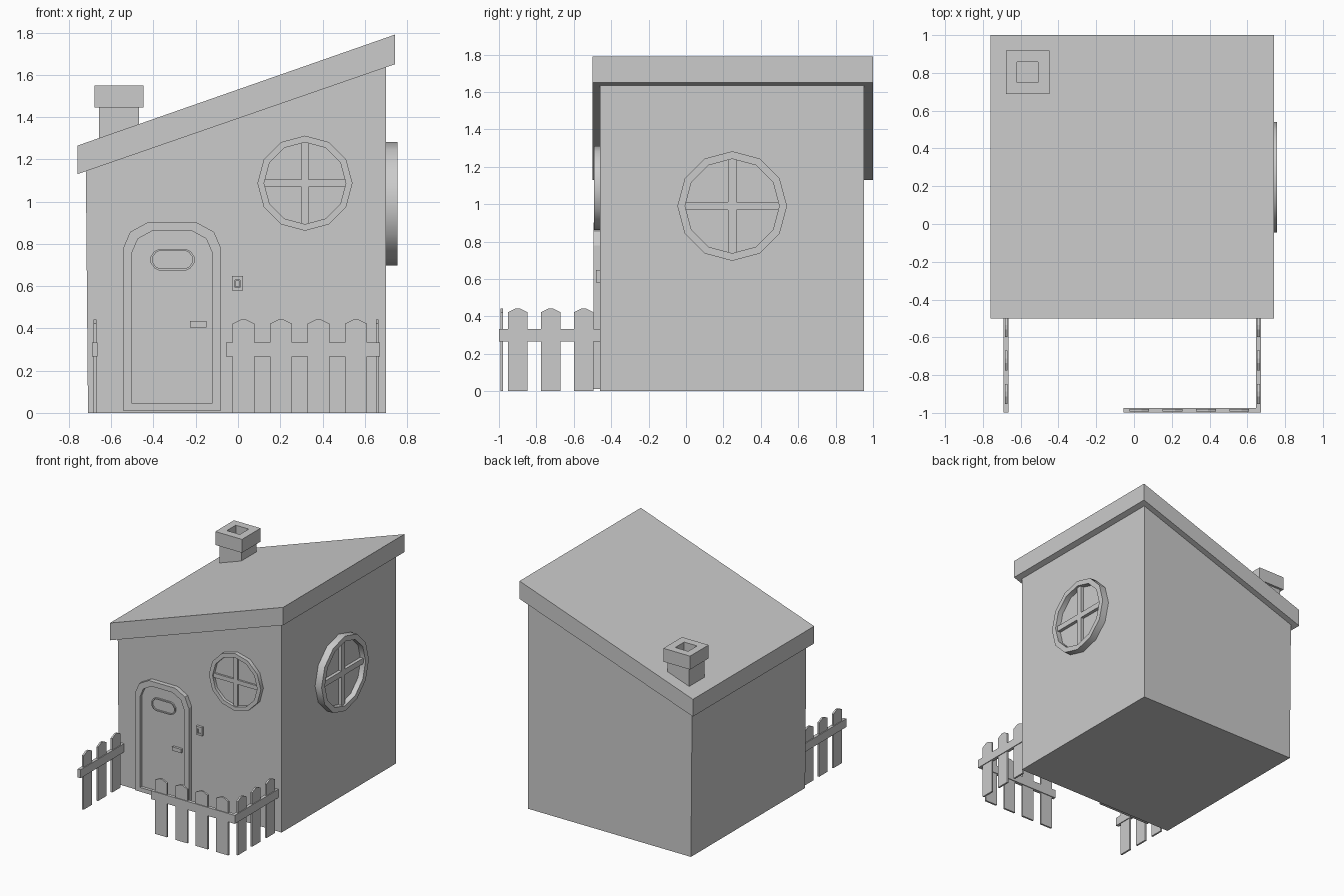
import bpy, bmesh
from math import sin, cos, pi, radians
from mathutils import Vector

if "Cube" in bpy.data.objects:
    bpy.data.objects.remove(bpy.data.objects["Cube"], do_unlink=True)

# One plain grey for the whole house
GREY = (0.6, 0.6, 0.6, 1)
grey = bpy.data.materials.new("plain_grey")
grey.use_nodes = True
grey.diffuse_color = GREY
grey.node_tree.nodes["Principled BSDF"].inputs["Base Color"].default_value = GREY


# Planes: (across, up, outward) to world
def front(u, v, d):
    return Vector((u, -d, v))


def side(u, v, d):
    return Vector((d, u, v))


def level(u, v, d):
    return Vector((u, v, d))


def finish(name, bm, smooth=False):
    bmesh.ops.recalc_face_normals(bm, faces=bm.faces)
    mesh = bpy.data.meshes.new(name)
    bm.to_mesh(mesh)
    bm.free()
    mesh.materials.append(grey)
    obj = bpy.data.objects.new(name, mesh)
    bpy.context.collection.objects.link(obj)
    if smooth:
        bpy.ops.object.select_all(action="DESELECT")
        obj.select_set(True)
        bpy.context.view_layer.objects.active = obj
        bpy.ops.object.shade_smooth_by_angle(angle=radians(35))
    return obj


def prism(name, plane, points, d0, d1):
    bm = bmesh.new()
    back = [bm.verts.new(plane(u, v, d0)) for u, v in points]
    face = [bm.verts.new(plane(u, v, d1)) for u, v in points]
    bm.faces.new(back)
    bm.faces.new(face)
    n = len(points)
    for i in range(n):
        j = (i + 1) % n
        bm.faces.new((back[i], back[j], face[j], face[i]))
    return finish(name, bm)


def rect(u0, u1, v0, v1):
    return [(u0, v0), (u1, v0), (u1, v1), (u0, v1)]


def ring(name, plane, outer, inner, d0, d1, smooth=False):
    bm = bmesh.new()
    loops = [[bm.verts.new(plane(u, v, d)) for u, v in pts]
             for pts, d in ((outer, d0), (outer, d1), (inner, d1), (inner, d0))]
    n = len(outer)
    for k in range(4):
        a, b = loops[k], loops[(k + 1) % 4]
        for i in range(n):
            j = (i + 1) % n
            bm.faces.new((a[i], a[j], b[j], b[i]))
    return finish(name, bm, smooth)


def circle(cu, cv, r, n=12):
    return [(cu + r * cos(2 * pi * i / n), cv + r * sin(2 * pi * i / n)) for i in range(n)]


def round_window(name, plane, cu, cv, r, wall, depth):
    inner, bar = r * 0.86, r * 0.075
    ring(name + "_frame", plane, circle(cu, cv, r), circle(cu, cv, inner),
         wall - 0.01, wall + depth, True)
    prism(name + "_glass", plane, circle(cu, cv, inner + 0.005), wall - 0.01, wall + depth * 0.25)
    for part, w, h in (("upright", bar, inner), ("crossbar", inner, bar)):
        prism(f"{name}_{part}", plane, rect(cu - w, cu + w, cv - h, cv + h),
              wall, wall + depth * 0.7)


# Walls and sloping roof
prism("walls", front, [(-0.71, 0), (0.7, 0), (0.7, 1.64), (-0.72, 1.15)], -0.953, 0.46)
prism("roof", front, [(-0.76, 1.13), (0.742, 1.65), (0.742, 1.79), (-0.76, 1.265)], -1, 0.5)

# Chimney with a hollow cap
prism("chimney_stem", level, rect(-0.658, -0.468, 0.71, 0.9), 1.2, 1.45)
ring("chimney_cap", level, rect(-0.678, -0.447, 0.688, 0.918),
     rect(-0.62, -0.508, 0.748, 0.858), 1.445, 1.55)

# Round windows
round_window("front_window", front, 0.317, 1.087, 0.225, 0.46, 0.032)
round_window("side_window", side, 0.247, 0.99, 0.293, 0.7, 0.056)


# Arched door
def arch(half, bottom, top, cut):
    cx = -0.312
    right = [(half, bottom), (half, top - cut), (half - cut * 0.27, top - cut * 0.37),
             (half - cut * 0.95, top)]
    return [(cx + u, v) for u, v in right] + [(cx - u, v) for u, v in reversed(right)]


ring("door_frame", front, arch(0.232, 0.012, 0.903, 0.125), arch(0.19, 0.045, 0.863, 0.105),
     0.45, 0.495)
prism("door", front, arch(0.193, 0.04, 0.866, 0.105), 0.45, 0.472)


def oval(half_w, half_h):
    corner = half_h * 0.5
    quarter = [(half_w, corner * 0.6), (half_w - corner * 0.7, half_h * 0.8),
               (half_w - corner * 1.5, half_h)]
    upper = quarter + [(-u, v) for u, v in reversed(quarter)]
    return [(-0.31 + u, 0.725 + v) for u, v in upper + [(-u, -v) for u, v in upper]]


ring("door_window_frame", front, oval(0.103, 0.05), oval(0.094, 0.041), 0.46, 0.484)
prism("door_window_glass", front, oval(0.096, 0.043), 0.46, 0.474)
prism("door_handle", front, rect(-0.228, -0.15, 0.405, 0.435), 0.46, 0.49)

# Doorbell
ring("doorbell_frame", front, rect(-0.028, 0.024, 0.58, 0.647),
     rect(-0.014, 0.01, 0.594, 0.63), 0.455, 0.48)
prism("doorbell_button", front, rect(-0.012, 0.008, 0.597, 0.627), 0.455, 0.474)


# Picket fences
def fence(name, plane, start, end, first, count, step, d):
    prism(name + "_rail", plane, rect(start, end, 0.266, 0.332), d - 0.013, d + 0.013)
    for i in range(count):
        a = first + i * step
        b, mid = a + 0.104, a + 0.052
        prism(f"{name}_picket_{i + 1}", plane,
              [(a, 0), (b, 0), (b, 0.422), (mid + 0.012, 0.442), (mid - 0.012, 0.442), (a, 0.422)],
              d - 0.007, d + 0.007)


fence("front_fence", front, -0.056, 0.672, -0.025, 4, 0.177, 0.986)
fence("left_fence", side, -0.999, -0.455, -0.952, 3, 0.177, 0.659)
fence("right_fence", side, -0.999, -0.455, -0.952, 3, 0.177, -0.677)
